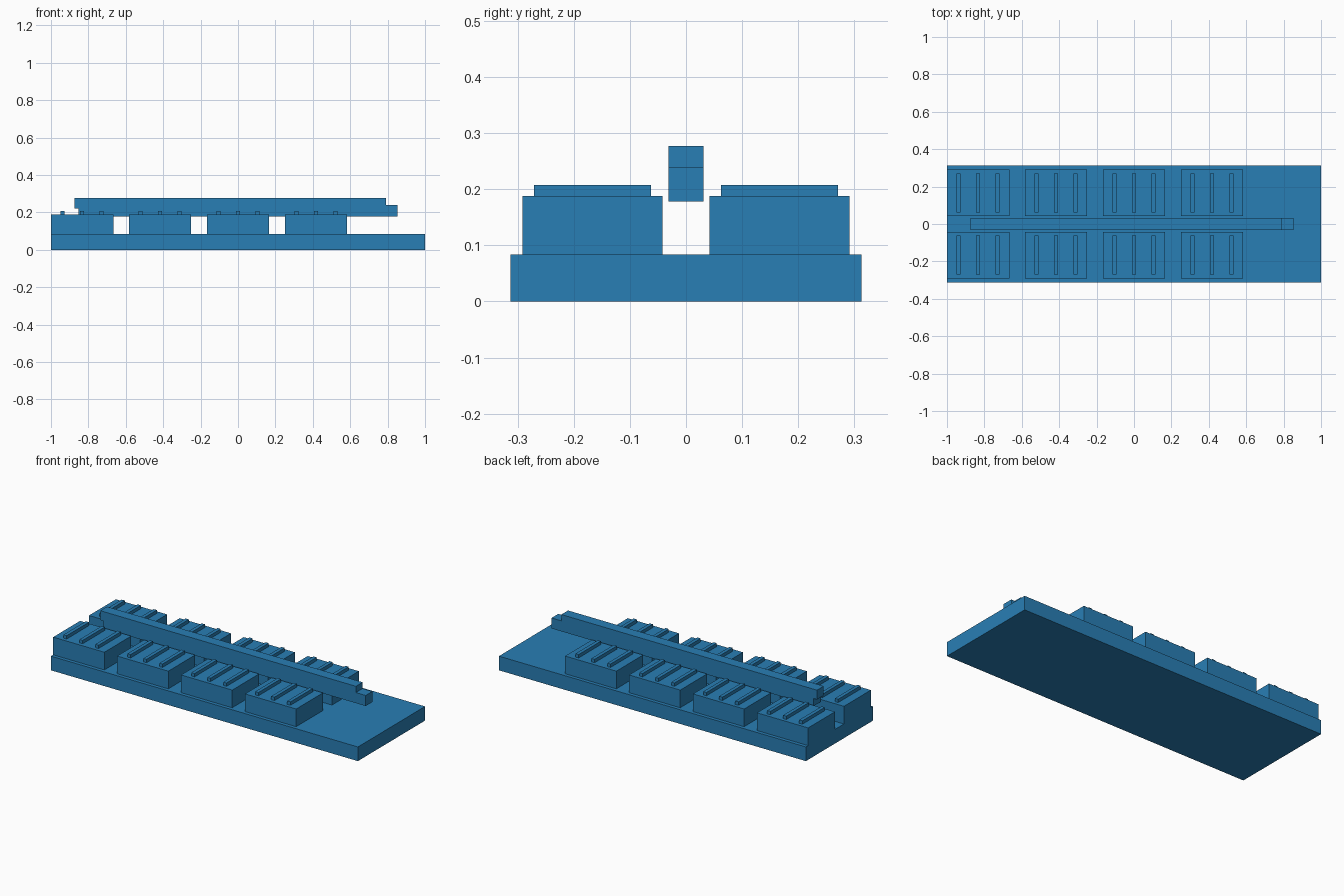
import bpy, bmesh

if "Cube" in bpy.data.objects:
    bpy.data.objects.remove(bpy.data.objects["Cube"])

U = 1 / 48  # modelling grid unit

blue = bpy.data.materials.new("blue")
blue.diffuse_color = (0.022, 0.21, 0.46, 1)
blue.use_nodes = True
blue.node_tree.nodes["Principled BSDF"].inputs["Base Color"].default_value = blue.diffuse_color


def finish(name, bm):
    bmesh.ops.recalc_face_normals(bm, faces=bm.faces[:])
    mesh = bpy.data.meshes.new(name)
    bm.to_mesh(mesh)
    bm.free()
    mesh.materials.append(blue)
    obj = bpy.data.objects.new(name, mesh)
    bpy.context.collection.objects.link(obj)


def box(name, x0, x1, y0, y1, z0, z1):
    bm = bmesh.new()
    bmesh.ops.create_cube(bm, size=1)
    for v in bm.verts:
        v.co = (x1 if v.co.x > 0 else x0,
                y1 if v.co.y > 0 else y0,
                z1 if v.co.z > 0 else z0)
    finish(name, bm)


# Base slab
box("base", -1, 1, -15 * U, 15 * U, 0, 4 * U)

# Two rows of four blocks, each with three ribs on top
for side, row in ((-1, "front"), (1, "back")):
    by = sorted((side * 2 * U, side * 14 * U))
    ry = sorted((side * 3 * U, side * 13 * U))
    for i in range(4):
        cx = (-40 + 20 * i) * U
        box(f"{row}_block_{i + 1}", cx - 8 * U, cx + 8 * U, *by, 4 * U, 9 * U)
        for j in (-1, 0, 1):
            rx = cx + j * 5 * U
            box(f"{row}_rib_{i + 1}_{j + 2}", rx - U / 2, rx + U / 2, *ry, 9 * U, 9.95 * U)

# Raised centre beam with a stepped profile at both ends
profile = [(-0.854, 0.178), (0.854, 0.178), (0.854, 0.240), (0.790, 0.240),
           (0.790, 0.277), (-0.875, 0.277), (-0.875, 0.222), (-0.854, 0.222)]
bm = bmesh.new()
near, far = ([bm.verts.new((x, y, z)) for x, z in profile] for y in (-1.5 * U, 1.5 * U))
bm.faces.new(near)
bm.faces.new(far)
for k in range(len(profile)):
    bm.faces.new((near[k - 1], near[k], far[k], far[k - 1]))
finish("centre_beam", bm)
